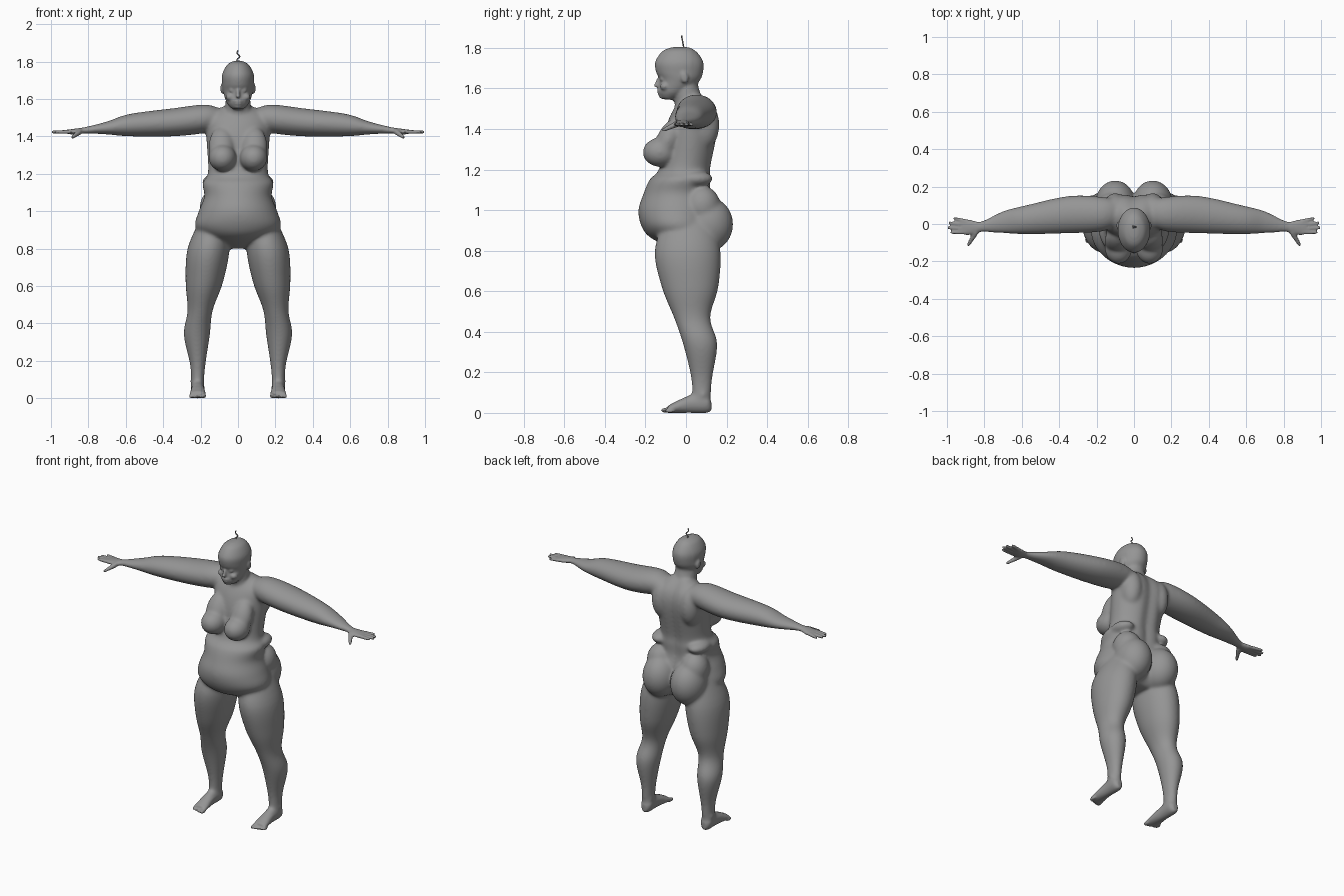
import bpy, bmesh, math
from mathutils import Vector, Matrix

default_cube = bpy.data.objects.get("Cube")
if default_cube:
    bpy.data.objects.remove(default_cube)

skin = bpy.data.materials.new("clay_grey")
skin.use_nodes = True
grey = (.3, .3, .3, 1)
skin.diffuse_color = grey
skin.node_tree.nodes["Principled BSDF"].inputs["Base Color"].default_value = grey

bm = bmesh.new()
SIDES = 40
STEPS = 5


def smooth_step_between(before, start, end, after, t):
    """Point on a smooth curve running from start to end."""
    result = []
    for a, b, c, d in zip(before, start, end, after):
        cubic = 3 * (b - c) + d - a
        square = 2 * a - 5 * b + 4 * c - d
        result.append(b + t * (c - a + t * (square + t * cubic)) / 2)
    return result


def densify(rings):
    """Add smooth rings in between the given ones."""
    padded = [rings[0], *rings, rings[-1]]
    dense = []
    for before, start, end, after in zip(padded, padded[1:], padded[2:], padded[3:]):
        for step in range(STEPS):
            dense.append(smooth_step_between(before, start, end, after, step / STEPS))
    return dense + [rings[-1]]


def loft(axis, rings, side=1, groove=0):
    """Closed tube through oval rings (position, low a, high a, low b, high b)."""
    loops = []
    for along, a_low, a_high, b_low, b_high in densify(rings):
        loop = []
        for k in range(SIDES):
            angle = math.tau * k / SIDES
            a = (a_low + a_high + (a_high - a_low) * math.cos(angle)) / 2
            b = (b_low + b_high + (b_high - b_low) * math.sin(angle)) / 2
            if math.sin(angle) > 0:
                b -= groove * math.exp(-(a / .035) ** 2)
            x, y, z = {"x": (along, a, b), "y": (a, along, b), "z": (a, b, along)}[axis]
            loop.append(bm.verts.new((x * side, y, z)))
        loops.append(loop)
    for lower, upper in zip(loops, loops[1:]):
        for k in range(SIDES):
            bm.faces.new((lower[k - 1], lower[k], upper[k], upper[k - 1]))
    bm.faces.new(loops[0])
    bm.faces.new(loops[-1])


def central_loft(rings, groove=0):
    """Upright tube centred on the body, from (height, half width, front, back)."""
    loft("z", [(z, -half, half, front, back) for z, half, front, back in rings],
         groove=groove)


def blob(centre, radii, side=1, tilt=0):
    """Ellipsoid, tilted about x in degrees."""
    x, y, z = centre
    matrix = (Matrix.Translation((x * side, y, z))
              @ Matrix.Rotation(math.radians(tilt), 4, "X")
              @ Matrix.Diagonal((*radii, 1)))
    bmesh.ops.create_uvsphere(bm, u_segments=32, v_segments=20, radius=1, matrix=matrix)


def finger(start, end, start_radius, end_radius, side):
    """Tapered digit with rounded ends."""
    mirror = Vector((side, 1, 1))
    start, end = Vector(start) * mirror, Vector(end) * mirror
    direction = end - start
    turn = direction.to_track_quat("Z", "Y").to_matrix().to_4x4()
    bmesh.ops.create_cone(bm, cap_ends=True, segments=16, radius1=start_radius,
                          radius2=end_radius, depth=direction.length,
                          matrix=Matrix.Translation((start + end) / 2) @ turn)
    blob(start, [start_radius] * 3)
    blob(end, [end_radius] * 3)


# Torso with waist roll, belly and spine furrow
central_loft([(1.57, .06, 0, .09), (1.5, .17, -.06, .15), (1.4, .17, -.1, .165),
              (1.21, .16, -.13, .13), (1.15, .19, -.18, .13), (1.08, .18, -.21, .13),
              (1, .21, -.235, .15), (.92, .23, -.22, .15), (.86, .18, -.17, .15),
              (.8, .07, -.04, .1)], groove=.02)

# Neck and head
central_loft([(1.49, .08, -.05, .11), (1.55, .07, -.06, .08), (1.65, .06, -.08, .05)])
central_loft([(1.545, .03, -.115, -.06), (1.58, .06, -.135, .01), (1.64, .08, -.13, .07),
              (1.68, .085, -.147, .085), (1.73, .085, -.152, .087),
              (1.78, .06, -.12, .055), (1.8, .03, -.08, .02), (1.805, .01, -.04, -.01)])

# Nose bridge, nose tip, lips and chin
blob((0, -.138, 1.63), (.01, .013, .027), tilt=-15)
blob((0, -.145, 1.615), (.013, .014, .01))
blob((0, -.133, 1.59), (.024, .011, .006))
blob((0, -.13, 1.575), (.02, .011, .007))
blob((0, -.117, 1.56), (.022, .015, .012))

arm = [(.08, 0, .12, 1.46, 1.54), (.17, -.04, .145, 1.42, 1.57), (.35, -.05, .15, 1.4, 1.55),
       (.58, -.055, .1, 1.4, 1.52), (.7, -.05, .07, 1.41, 1.48),
       (.82, -.045, .015, 1.415, 1.45), (.88, -.06, .025, 1.41, 1.44),
       (.92, -.055, .025, 1.415, 1.435)]
leg = [(.96, .06, .2, -.1, .13), (.8, .045, .27, -.155, .17), (.62, .08, .28, -.12, .16),
       (.47, .135, .27, -.06, .12), (.34, .15, .29, -.015, .155),
       (.17, .175, .255, .025, .13), (.04, .185, .25, .03, .12)]
foot = [(.125, .2, .23, .01, .055), (.1, .18, .25, 0, .1), (.02, .18, .25, 0, .09),
        (-.09, .17, .26, 0, .035)]

for side in (1, -1):
    loft("x", arm, side)
    loft("z", leg, side)
    loft("y", foot, side)
    # Fingers fan out from the palm, then the thumb
    for spread, reach in ((-2, .975), (-1, .99), (0, .985), (1, .96)):
        finger((.9, .02 * spread - .005, 1.425), (reach, .025 * spread + .005, 1.423),
               .0115, .0085, side)
    finger((.845, -.045, 1.425), (.885, -.11, 1.395), .016, .009, side)
    # Toes, the inner one largest
    for toe in range(5):
        radius = .009 if toe else .013
        blob((.183 + .0175 * toe, -.1 + .005 * toe, radius), (radius, .025, radius), side)
    # Ankle bones
    for x in (.188, .246):
        blob((x, .085, .09), (.012, .016, .016), side)
    # Breasts, sloping up into the chest
    blob((.083, -.128, 1.285), (.074, .086, .072), side)
    blob((.087, -.088, 1.345), (.07, .058, .115), side, tilt=-25)
    # Buttocks and hips
    blob((.1, .108, .93), (.108, .125, .135), side)
    blob((.12, .08, 1.02), (.085, .09, .1), side)
    # Waist rolls and shoulder blades
    blob((.13, .045, 1.155), (.062, .088, .04), side)
    blob((.1, .09, 1.42), (.065, .075, .12), side)
    # Ears, eyelids and cheeks
    blob((.084, -.008, 1.655), (.01, .02, .03), side, tilt=12)
    blob((.031, -.116, 1.645), (.017, .014, .009), side)
    blob((.042, -.104, 1.61), (.024, .024, .02), side)

bmesh.ops.recalc_face_normals(bm, faces=bm.faces)
parts_mesh = bpy.data.meshes.new("body_parts")
bm.to_mesh(parts_mesh)
bm.free()
body = bpy.data.objects.new("body", parts_mesh)
bpy.context.collection.objects.link(body)

# Fuse the parts into one continuous skin
fuse = body.modifiers.new("fuse", "REMESH")
fuse.mode = "VOXEL"
fuse.voxel_size = .0065
bpy.context.view_layer.update()
depsgraph = bpy.context.evaluated_depsgraph_get()
fused = bpy.data.meshes.new_from_object(body.evaluated_get(depsgraph))
body.modifiers.clear()
body.data = fused
bpy.data.meshes.remove(parts_mesh)


def is_detailed(co):
    """Face, hands and feet keep their fine shapes."""
    face = co.z > 1.55 and abs(co.x) < .11 and co.y < .03
    return face or abs(co.x) > .84 or co.z < .06


# Relax the skin, gently where it is detailed
bm = bmesh.new()
bm.from_mesh(fused)
broad = [vert for vert in bm.verts if not is_detailed(vert.co)]
for verts, rounds in ((broad, 16), (bm.verts[:], 2)):
    for _ in range(rounds):
        bmesh.ops.smooth_vert(bm, verts=verts, factor=.5, use_axis_x=True,
                              use_axis_y=True, use_axis_z=True)
for face in bm.faces:
    face.smooth = True
bm.to_mesh(fused)
bm.free()
fused.materials.clear()
fused.materials.append(skin)

# Curly wisp of hair on the crown, a wave that widens then fades
curve = bpy.data.curves.new("hair_wisp", "CURVE")
curve.dimensions = "3D"
curve.bevel_depth = .0035
curve.bevel_resolution = 2
spline = curve.splines.new("POLY")
spline.points.add(16)
for i, point in enumerate(spline.points):
    t = i / 16
    sway = -.01 * math.sin(math.tau * 1.5 * t) * math.sin(math.pi * t)
    point.co = (sway, -.01 - .012 * t, 1.795 + .065 * t, 1)
curve.materials.append(skin)
bpy.context.collection.objects.link(bpy.data.objects.new("hair_wisp", curve))
